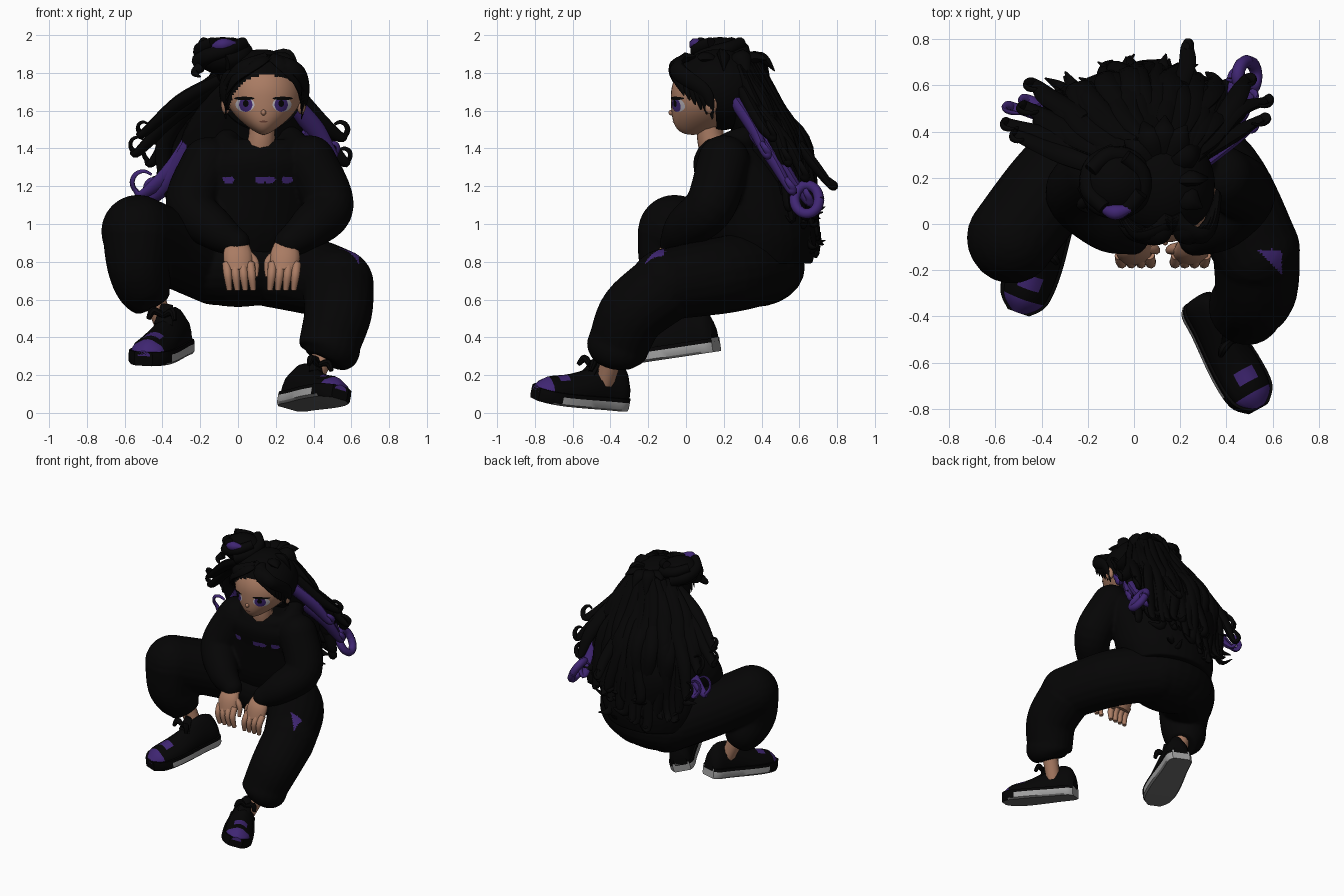
import bpy, bmesh, math, random
from mathutils import Vector, Matrix
from mathutils.bvhtree import BVHTree

if "Cube" in bpy.data.objects:
    bpy.data.objects.remove(bpy.data.objects["Cube"])

random.seed(4)

def material(name, *rgb):
    m = bpy.data.materials.new(name)
    m.diffuse_color = (*rgb, 1)
    m.use_nodes = True
    m.node_tree.nodes["Principled BSDF"].inputs["Base Color"].default_value = m.diffuse_color
    return m

BLACK = material("black cloth and hair", .0015, .0014, .0015)
PURPLE = material("purple", .05, .019, .17)
SKIN = material("skin", .40, .2, .125)
GREY = material("light grey sole", .36, .36, .36)
DARK = material("dark grey outsole", .14, .14, .14)
WHITE = material("eye white", .5, .47, .52)
LIP = material("brown lip", .16, .06, .04)

def finish(name, bm, mats, angle=50):
    bmesh.ops.recalc_face_normals(bm, faces=bm.faces)
    me = bpy.data.meshes.new(name)
    bm.to_mesh(me)
    bm.free()
    for m in mats:
        me.materials.append(m)
    me.shade_smooth()
    me.set_sharp_from_angle(angle=math.radians(angle))
    ob = bpy.data.objects.new(name, me)
    bpy.context.collection.objects.link(ob)
    return ob

def spline(pts, n=6):
    """Catmull-Rom through tuples of any length."""
    out = []
    for i in range(len(pts) - 1):
        quad = pts[max(i - 1, 0)], pts[i], pts[i + 1], pts[min(i + 2, len(pts) - 1)]
        for t in (k / n for k in range(n)):
            out.append([q + t * ((r - p) + t * (2 * p - 5 * q + 4 * r - s + t * (3 * q - p - 3 * r + s))) / 2
                        for p, q, r, s in zip(*quad)])
    return out + [list(pts[-1])]

def circle(n):
    return [(math.cos(math.tau * k / n), math.sin(math.tau * k / n)) for k in range(n)]

def loft(bm, rings, mat=0):
    vs = [[bm.verts.new(p) for p in r] for r in rings]
    n = len(vs[0])
    faces = [bm.faces.new((a[i], a[(i + 1) % n], b[(i + 1) % n], b[i]))
             for a, b in zip(vs, vs[1:]) for i in range(n)]
    for f in faces + [bm.faces.new(vs[0][::-1]), bm.faces.new(vs[-1])]:
        f.material_index = mat

def tube(bm, pts, sides=10, flat=1.0, mat=0):
    """Tube through (x, y, z, radius) points; flat < 1 makes a ribbon."""
    s = spline(pts)
    c = [Vector(p[:3]) for p in s]
    rings, u = [], Vector((1, .2, .1))
    for i, p in enumerate(c):
        t = (c[min(i + 1, len(c) - 1)] - c[max(i - 1, 0)]).normalized()
        u = (u - t * u.dot(t)).normalized()
        w, r = t.cross(u), max(s[i][3], .002)
        rings.append([p + u * r * a + w * r * flat * b for a, b in circle(sides)])
    loft(bm, rings, mat)

def stack(bm, rows):
    """Horizontal ellipses: (x, y, z, rx, ry)."""
    loft(bm, [[(x + rx * a, y + ry * b, z) for a, b in circle(32)] for x, y, z, rx, ry in spline(rows)])

def ball(bm, c, r, seg=24):
    m = Matrix.Translation(c) @ Matrix.Diagonal((*r, 1))
    bmesh.ops.create_uvsphere(bm, u_segments=seg, v_segments=seg // 2, radius=1, matrix=m)

def limb(bm, *pts):
    """Tube with a ball on both ends."""
    tube(bm, pts, 20)
    for p in (pts[0], pts[-1]):
        ball(bm, p[:3], (p[3],) * 3)

def fuse(name, bm, mats, rule):
    """Merge overlapping pieces into one cloth skin."""
    tmp = finish("temp", bm, [])
    m = tmp.modifiers.new("remesh", "REMESH")
    m.mode, m.voxel_size = "VOXEL", .011
    tmp.modifiers.new("smooth", "SMOOTH").iterations = 6
    me = bpy.data.meshes.new_from_object(tmp.evaluated_get(bpy.context.evaluated_depsgraph_get()))
    bpy.data.objects.remove(tmp)
    out = bmesh.new()
    out.from_mesh(me)
    for f in out.faces:
        f.material_index = int(rule(f.calc_center_median()))
    return finish(name, out, mats)

# trousers: pelvis, thighs, shins and gathered cuffs, with a purple knee patch
bm = bmesh.new()
ball(bm, (0, .36, .77), (.36, .27, .21))
limb(bm, (-.12, .4, .77, .2), (-.35, .17, .87, .2), (-.53, -.06, .96, .195))
tube(bm, [(-.53, -.07, .95, .19), (-.53, -.08, .78, .165), (-.49, -.02, .65, .145), (-.45, 0, .57, .1)], 20)
limb(bm, (.12, .4, .77, .2), (.36, .2, .73, .205), (.53, -.11, .68, .19))
tube(bm, [(.53, -.12, .66, .19), (.53, -.28, .53, .18), (.49, -.35, .38, .165), (.48, -.37, .32, .16), (.46, -.38, .275, .11)], 20)
fuse("trousers", bm, [BLACK, PURPLE],
     lambda p: p.z > .72 and .53 < p.x < .64 and -.11 > p.y > .45 - p.x * 1.05)

# hoodie: torso, sleeves and hood roll, with plain purple print spots on the chest
bm = bmesh.new()
stack(bm, [(.02, .41, .79, .33, .26), (.04, .39, .95, .37, .3), (.08, .34, 1.18, .35, .28),
           (.1, .26, 1.34, .31, .22), (.12, .22, 1.45, .16, .12)])
limb(bm, (-.16, .22, 1.32, .14), (-.25, .13, 1.1, .135), (-.12, -.01, .97, .11), (-.01, -.06, .9, .075))
limb(bm, (.38, .2, 1.33, .14), (.48, .13, 1.1, .135), (.38, 0, .98, .115), (.27, -.06, .9, .08))
tube(bm, [(.12 - .18 * a, .24 - .15 * b, 1.43 - .05 * b, .065 - .03 * max(b, 0)) for a, b in circle(8)[2:] + circle(8)[:3]])
fuse("hoodie", bm, [BLACK, PURPLE],
     lambda p: p.y < .2 and any(math.hypot((p.x - c) / .03, (p.z - 1.235) / .018) < 1 for c in (-.05, .12, .17, .26)))

# hands hanging between the knees
for name, x, s in (("right_hand", -.005, 1), ("left_hand", .255, -1)):
    bm = bmesh.new()
    tube(bm, [(x, -.05, .92, .05), (x + .005 * s, -.11, .84, .078), (x + .01 * s, -.14, .75, .072)], 14, .55)
    for k in range(4):
        d = x + s * (.042 * k - .055)
        tube(bm, [(d, -.135, .79, .024), (d + .006 * s, -.17, .73, .023), (d + .015 * s, -.16, .65, .015)], 8)
    tube(bm, [(x + .04 * s, -.1, .85, .026), (x + .095 * s, -.11, .8, .022), (x + .1 * s, -.12, .72, .012)], 8)
    finish(name, bm, [SKIN])

# ankles and neck
bm = bmesh.new()
tube(bm, [(-.37, .03, .42, .05), (-.45, 0, .62, .06)])
tube(bm, [(.39, -.43, .16, .05), (.47, -.38, .35, .06)])
tube(bm, [(.115, .16, 1.38, .09), (.125, .13, 1.46, .072), (.13, .13, 1.56, .07)])
finish("neck_and_ankles", bm, [SKIN])

# trainers: distance along foot, half width, upper height
FOOT = spline([(0, .05, .1), (.04, .077, .165), (.14, .082, .18), (.34, .1, .105), (.48, .09, .075), (.545, .035, .025)], 5)

def shoe(name, heel, yaw, pitch, roll, size):
    bm = bmesh.new()
    # upper with purple toe patches
    loft(bm, [[(w * a * (.8 if b > .6 else 1), -t, .055 + h * max(b, -.05)) for a, b in circle(20)] for t, w, h in FOOT])
    for f in bm.faces:
        c = f.calc_center_median()
        f.material_index = int(c.z > .06 and (c.y < -.475 or (-.43 < c.y < -.375 and abs(c.x) < .06)))
    # tongue and lace loops
    tube(bm, [(0, -.25, .17, .05), (0, -.2, .265, .03)], 10, .4)
    for s in (-1, 1):
        tube(bm, [(0, -.25, .215, .012), (.05 * s, -.26, .24, .02), (.07 * s, -.28, .2, .012)], 8)
    # sole: grey flanks narrowing forward, black toe rubber, dark underside
    old = set(bm.faces)
    side = ((.9, 0), (1, .012), (1, .05), (.98, .07))
    loft(bm, [[(x * (w + .012), -t, z + .03 * max(0, t - .4))
               for x, z in side + tuple((-x, z) for x, z in side[::-1])] for t, w, h in FOOT])
    bmesh.ops.recalc_face_normals(bm, faces=bm.faces)
    for f in set(bm.faces) - old:
        c = f.calc_center_median()
        f.material_index = 3 if f.normal.z < -.6 else (0 if c.y < -.44 or c.z > .052 else 2)
    m = Matrix.Translation(heel) @ Matrix.Scale(size, 4)
    for angle, axis in ((yaw, "Z"), (pitch, "X"), (roll, "Y")):
        m = m @ Matrix.Rotation(math.radians(angle), 4, axis)
    bmesh.ops.transform(bm, matrix=m, verts=bm.verts)
    finish(name, bm, [BLACK, PURPLE, GREY, DARK], 40)

shoe("left_shoe", (.262, -.335, .022), 30, -5, 14, 1)
shoe("right_shoe", (-.305, .165, .325), -20, 8, 3, 1.06)

# head with tapered jaw, nose and ears
bm = bmesh.new()
bmesh.ops.create_uvsphere(bm, u_segments=40, v_segments=28, radius=.2)
for v in bm.verts:
    k = max(0, -v.co.z / .2) ** 2
    v.co = (v.co.x * (1 - .5 * k) + .135, v.co.y - .085 * k + .12, v.co.z * 1.04 + 1.68)
face = BVHTree.FromBMesh(bm)
ball(bm, (.135, -.075, 1.59), (.014, .018, .016), 12)
for s in (-1, 1):
    ball(bm, (.135 + .2 * s, .13, 1.63), (.025, .035, .05), 14)
finish("head", bm, [SKIN])

# eyes, lashes, mouth: thin discs laid onto the face
def decal(name, x, z, rx, rz, mat, lift):
    bm = bmesh.new()
    bmesh.ops.create_grid(bm, x_segments=10, y_segments=10, size=1)
    for v in bm.verts:
        a, b = v.co.x, v.co.y
        px, pz = x + rx * a * math.sqrt(1 - b * b / 2), z + rz * b * math.sqrt(1 - a * a / 2)
        hit = face.ray_cast(Vector((px, -1, pz)), Vector((0, 1, 0)))[0]
        v.co = (px, (hit.y if hit else 0) - lift, pz)
    finish(name, bm, [mat])

for side, s in (("right", -1), ("left", 1)):
    x = .135 + .098 * s
    decal(side + "_eye_white", x, 1.632, .05, .038, WHITE, .002)
    decal(side + "_iris", x - .004 * s, 1.632, .035, .038, PURPLE, .004)
    decal(side + "_pupil", x - .004 * s, 1.638, .015, .018, BLACK, .006)
    decal(side + "_lash", x + .004 * s, 1.665, .054, .009, BLACK, .006)
decal("mouth", .135, 1.542, .022, .005, LIP, .003)

# hair cap with the face cut out
bm = bmesh.new()
ball(bm, (.125, .17, 1.71), (.225, .24, .215), 96)
cut = [f for f in bm.faces for c in [f.calc_center_median()]
       if c.y < .13 and math.hypot((c.x - .15) / .2, (c.z - 1.58) / .21) < 1 or c.z < 1.6 and c.y < .16]
bmesh.ops.delete(bm, geom=cut, context="FACES")
finish("hair_cap", bm, [BLACK])

# fringe locks parted in the middle, and crown tufts
bm = bmesh.new()
for s in (-1, 1):
    for k in range(6):
        tube(bm, [(.165 + .012 * s, .04 - .01 * k, 1.885, .03), (.165 + s * (.06 + .018 * k), -.05, 1.855 - .008 * k, .045),
                  (.145 + s * (.155 + .012 * k), .03 * k - .045, 1.775 - .016 * k, .035),
                  (.135 + .2 * s, .03 * k - .01, 1.68 - .025 * k, .004)], 8, .5)
for k in range(9):
    a, b = math.cos(k * .5 - .5), math.sin(k * .5 - .5)
    tube(bm, [(.12 + .08 * a, .2 + .1 * b, 1.85, .06), (.12 + .14 * a, .2 + .2 * b, 1.88, .05),
              (.12 + .2 * a, .2 + .27 * b, 1.87 - .06 * (k % 3), .005)], 8, .6)
finish("fringe_and_tufts", bm, [BLACK])

# bun wound from thick locks, one of them purple
bm = bmesh.new()
ball(bm, (-.08, .18, 1.89), (.14, .14, .1))
for k in range(4):
    tube(bm, [(.12 * math.cos(j * .9 + k * 1.6) - .08, .12 * math.sin(j * .9 + k * 1.6) + .18,
               1.86 + .033 * j, .05 - .006 * j) for j in range(4)])
tube(bm, [(-.14, .07, 1.93, .014), (-.08, .05, 1.95, .035), (-.01, .07, 1.95, .014)], 8, mat=1)
tube(bm, [(-.2, .1, 1.83, .03), (-.23, .08, 1.8, .02), (-.2, .05, 1.78, .005)], 8)
finish("hair_bun", bm, [BLACK, PURPLE])

# long hair: inner mass lying on the back
bm = bmesh.new()
stack(bm, [(.09, .27, 1.86, .14, .14), (.07, .32, 1.68, .24, .16), (.03, .43, 1.45, .33, .17),
           (.03, .52, 1.2, .33, .16), (.04, .59, .93, .18, .07)])
finish("hair_mass", bm, [BLACK])

# loose, uneven back locks with flicked tips
bm = bmesh.new()
j = lambda s: random.uniform(-s, s)
for i in range(44):
    u = i / 21.5 - 1
    b = 1 - u * u
    z = 1.17 - .2 * b + j(.13)
    tube(bm, [(.09 + .17 * u, .28 + .1 * b, 1.84 + j(.04), .03), (.05 + .3 * u + j(.03), .38 + .1 * b + j(.02), 1.63, .05),
              (.03 + .38 * u + j(.05), .46 + .16 * b + j(.03), 1.4, .05), (.03 + .41 * u + j(.05), .5 + .17 * b + j(.03), z, .035),
              (.03 + .45 * u + j(.1), .53 + .17 * b + j(.05), z - .03 + j(.05), .004)], 8, .6)

# side curls seen in the outline, each ending in a hook; purple ones lie under black ones
def curl(root, mid, tip, hook, mat=0, width=.05):
    x, y, z = tip
    hooks = [(x + hook * a, y - .02 * b, z + abs(hook) * (1 + b), .02 - .003 * k)
             for k, (a, b) in enumerate(circle(8)[7:] + circle(8)[:4])]
    tube(bm, [(*root, width), (*mid, width), (x, y, z, .028)] + hooks, 10, .65, mat)

L, R = (-.09, .24, 1.76), (.29, .3, 1.7)
curl(L, (-.33, .36, 1.58), (-.53, .43, 1.38), -.04)
curl(L, (-.28, .4, 1.58), (-.45, .5, 1.33), -.05)
curl(L, (-.3, .3, 1.65), (-.5, .38, 1.48), -.03)
curl((-.2, .45, 1.6), (-.36, .54, 1.36), (-.42, .6, 1.15), -.05)
curl((-.2, .4, 1.52), (-.34, .46, 1.3), (-.5, .5, 1.16), -.06, 1)
curl((-.25, .4, 1.42), (-.36, .48, 1.23), (-.44, .53, 1.14), -.05, 1)
curl(R, (.42, .38, 1.55), (.54, .45, 1.46), .04)
curl(R, (.43, .48, 1.48), (.56, .53, 1.33), .035)
curl(R, (.44, .54, 1.42), (.48, .62, 1.25), .04)
curl((.28, .26, 1.65), (.41, .36, 1.5), (.5, .42, 1.37), .03, 1)
curl((.33, .4, 1.5), (.44, .5, 1.33), (.43, .64, 1.12), .04, 1)
curl((.33, .36, 1.48), (.44, .46, 1.34), (.5, .55, 1.18), .03, 1)
curl((.2, .6, 1.42), (.23, .69, 1.3), (.23, .77, 1.2), .02, 0, .04)
# round purple ringlet on the left
tube(bm, [(.49 - .04 * b, .64 + .065 * a, 1.13 + .075 * b, .028) for a, b in circle(10) + circle(10)[:1]], 8, mat=1)
finish("hair_locks", bm, [BLACK, PURPLE])
